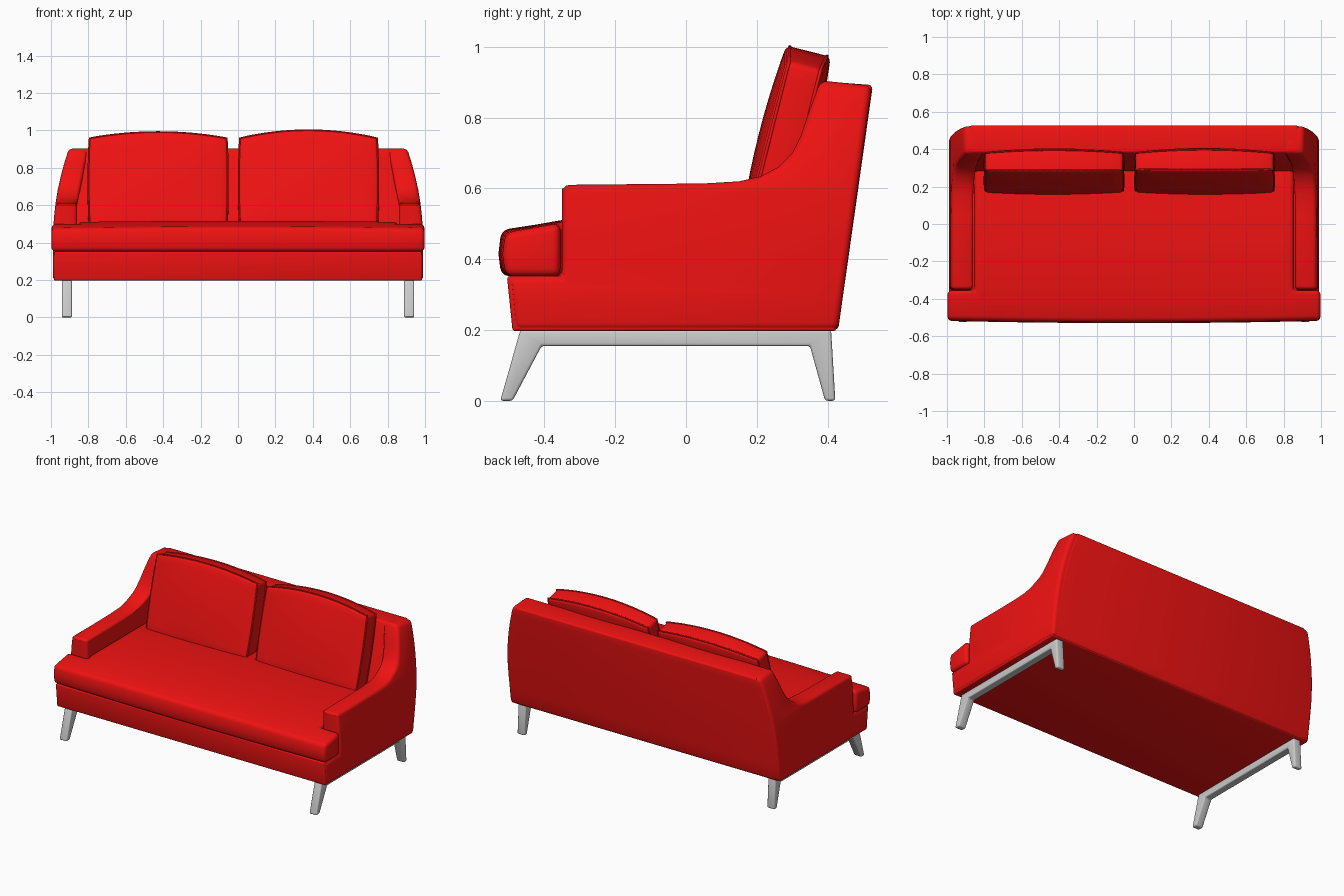
import bpy, bmesh
from math import radians
from mathutils import Vector

if "Cube" in bpy.data.objects:
    bpy.data.objects.remove(bpy.data.objects["Cube"])

red = bpy.data.materials.new("red_fabric")
red.use_nodes = True
red.diffuse_color = (0.87, 0.006, 0.006, 1)
red.node_tree.nodes["Principled BSDF"].inputs["Base Color"].default_value = red.diffuse_color


def finish(obj, material):
    if material:
        obj.data.materials.append(material)
    bpy.ops.object.select_all(action="DESELECT")
    obj.select_set(True)
    bpy.context.view_layer.objects.active = obj
    for mod in list(obj.modifiers):
        bpy.ops.object.modifier_apply(modifier=mod.name)
    bpy.ops.object.shade_smooth_by_angle(angle=radians(35))


def prism(name, outline, axis, lo, hi, cuts=(), warp=None, bevel=0.02, material=red):
    """Extrude an outline along an axis, slice it, bend it with warp, round its edges."""
    def place(a, b, c):
        return {"x": (c, a, b), "y": (a, c, b), "z": (a, b, c)}[axis]
    bm = bmesh.new()
    face = bm.faces.new([bm.verts.new(place(a, b, lo)) for a, b in outline])
    new = bmesh.ops.extrude_face_region(bm, geom=[face])["geom"]
    bmesh.ops.translate(bm, verts=[v for v in new if isinstance(v, bmesh.types.BMVert)],
                        vec=place(0, 0, hi - lo))
    for along, values in cuts:
        normal = Vector([float(along == k) for k in "xyz"])
        for value in values:
            bmesh.ops.bisect_plane(bm, geom=bm.verts[:] + bm.edges[:] + bm.faces[:],
                                   dist=0.0005, plane_co=normal * value, plane_no=normal)
    if warp:
        for v in bm.verts:
            v.co = warp(*v.co)
    bmesh.ops.recalc_face_normals(bm, faces=bm.faces[:])
    mesh = bpy.data.meshes.new(name)
    bm.to_mesh(mesh)
    bm.free()
    obj = bpy.data.objects.new(name, mesh)
    bpy.context.collection.objects.link(obj)
    mod = obj.modifiers.new("round", "BEVEL")
    mod.width, mod.segments, mod.angle_limit = bevel, 3, radians(40)
    mod.use_clamp_overlap = False
    finish(obj, material)
    return obj


def piping(name, points):
    """Thin closed welt along a seam."""
    curve = bpy.data.curves.new(name, "CURVE")
    curve.dimensions = "3D"
    curve.bevel_depth, curve.bevel_resolution = 0.005, 1
    spline = curve.splines.new("POLY")
    spline.points.add(len(points) - 1)
    for p, co in zip(spline.points, points):
        p.co = (*co, 1)
    spline.use_cyclic_u = True
    curve.materials.append(red)
    obj = bpy.data.objects.new(name, curve)
    bpy.context.collection.objects.link(obj)


def outer_x(z):
    return 0.99 - 0.34 * max(0, z - 0.4) ** 2


def inner_x(z):
    return 0.86 - 0.2 * max(0, z - 0.6)


levels = ("z", [0.3, 0.4, 0.47, 0.54, 0.6, 0.66, 0.72, 0.78, 0.84])

# Sides: sweeping arms that lean inward as they rise to the back
arm = [(-0.485, 0.2), (-0.5, 0.35), (-0.35, 0.35), (-0.35, 0.61), (0.05, 0.614), (0.15, 0.62),
       (0.21, 0.634), (0.26, 0.66), (0.3, 0.7), (0.325, 0.75), (0.345, 0.81), (0.38, 0.905),
       (0.525, 0.89), (0.43, 0.2)]
for side, s in (("left", 1), ("right", -1)):
    prism(side + "_arm", arm, "x", 0, 1, [levels],
          lambda x, y, z: (s * (outer_x(z) if x > 0.5 else inner_x(z)), y, z))

# Back panel
prism("back_panel", [(0.43, 0.2), (0.528, 0.892), (0.382, 0.903), (0.28, 0.5), (0.28, 0.2)],
      "x", -1, 1, [levels], lambda x, y, z: (x * (outer_x(z) - 0.03), y, z), 0.012)

# Seat base
prism("seat_base", [(-0.49, 0.197), (-0.506, 0.352), (0.4, 0.352), (0.425, 0.197)],
      "x", -0.984, 0.984, bevel=0.008)


# Seat cushion: T-shaped, wrapping in front of the arms, gently crowned
def seat_shape(x, y, z):
    if z > 0.43:
        z = 0.473 + 0.035 * min(1, (y + 0.52) / 0.2) + 0.008 * (1 - x * x)
    if y < -0.45:
        y -= 0.012 * (1 - x * x)
        if 0.36 < z < 0.45:
            y -= 0.008
    return x, y, z


tee = [(-0.997, -0.51), (0.997, -0.51), (0.997, -0.355), (0.855, -0.355),
       (0.855, 0.32), (-0.855, 0.32), (-0.855, -0.355), (-0.997, -0.355)]
prism("seat_cushion", tee, "z", 0.352, 0.48,
      [("x", [i / 5 for i in range(-4, 5)]), ("y", [-0.42, -0.32]), ("z", [0.415])],
      seat_shape, 0.022)

# Back cushions: leaning, arched on top and softly puffed
steps = [i / 5 for i in range(-4, 5)]
lean, normal = Vector((0, 0.245, 0.97)), Vector((0, 0.97, -0.245))
for side, cx, extra in (("left", 0.377, 0.01), ("right", -0.427, 0)):
    def puff(u, w, v):
        arch = 1 - u * u
        height = (v + 1) / 2 * (0.48 + (0.032 + extra) * arch)
        depth = 0.055 + w * (0.055 + 0.024 * arch * (1 - 0.6 * v * v))
        x = cx + u * (0.368 + 0.006 * (1 - v * v))
        return Vector((x, 0.165, 0.495)) + lean * height + normal * depth

    prism(side + "_back_cushion", [(-1, -1), (1, -1), (1, 1), (-1, 1)], "y", -1, 1,
          [("x", steps), ("z", steps)], puff, 0.016)
    run = [i / 10 for i in range(-10, 10)]
    loop = ([(t, -1) for t in run] + [(1, t) for t in run]
            + [(-t, 1) for t in run] + [(-1, -t) for t in run])
    for edge, w in (("front", -0.84), ("rear", 0.84)):
        piping(f"{side}_cushion_{edge}_piping", [puff(a * 0.996, w, b * 0.996) for a, b in loop])

# Legs: a splayed pair joined by a rail under each side
frame = [(-0.525, 0), (-0.49, 0), (-0.408, 0.155), (0.35, 0.155), (0.393, 0),
         (0.422, 0), (0.41, 0.2), (-0.468, 0.2)]
for side, s in (("left", 1), ("right", -1)):
    prism(side + "_leg_frame", frame, "x", s * 0.915 - 0.027, s * 0.915 + 0.027,
          bevel=0.008, material=None)
